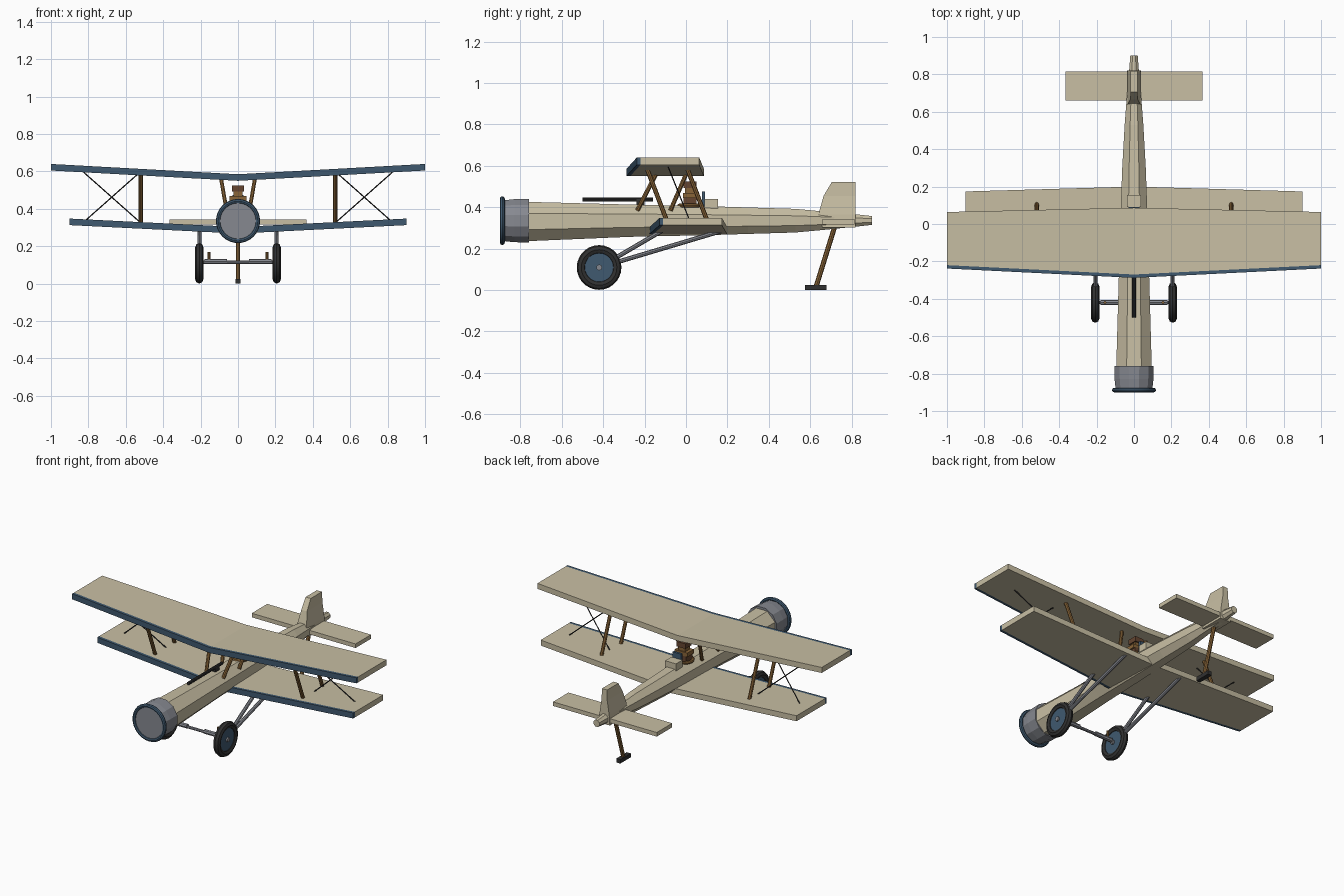
import bpy, bmesh, math
from mathutils import Vector

if "Cube" in bpy.data.objects:
    bpy.data.objects.remove(bpy.data.objects["Cube"])


def material(name, r, g, b):
    m = bpy.data.materials.new(name)
    m.diffuse_color = (r, g, b, 1)
    m.use_nodes = True
    m.node_tree.nodes["Principled BSDF"].inputs["Base Color"].default_value = m.diffuse_color
    return m


CREAM = material("cream_canvas", 0.58, 0.52, 0.37)
BLUE = material("blue_trim", 0.05, 0.10, 0.16)
WOOD = material("brown_wood", 0.25, 0.13, 0.04)
DARK = material("dark_rubber", 0.03, 0.03, 0.03)
METAL = material("grey_metal", 0.24, 0.25, 0.28)
LEATHER = material("brown_leather", 0.13, 0.06, 0.03)


def loft(name, rings, mat):
    """Skin a list of equal-sized rings of points and cap both ends."""
    bm = bmesh.new()
    vs = [[bm.verts.new(p) for p in ring] for ring in rings]
    n = len(vs[0])
    for a, b in zip(vs, vs[1:]):
        for i in range(n):
            j = (i + 1) % n
            bm.faces.new((a[i], a[j], b[j], b[i]))
    bm.faces.new(vs[0])
    bm.faces.new(vs[-1])
    bmesh.ops.recalc_face_normals(bm, faces=bm.faces)
    me = bpy.data.meshes.new(name)
    bm.to_mesh(me)
    bm.free()
    ob = bpy.data.objects.new(name, me)
    bpy.context.collection.objects.link(ob)
    me.materials.append(mat)
    return ob


def oval(y, zc, rx, rz, n):
    """Ring around the y axis with a flat side on top."""
    k = 1 / math.cos(math.pi / n)
    ang = [(i + 0.5) * math.tau / n for i in range(n)]
    return [(rx * k * math.sin(a), y, zc + rz * k * math.cos(a)) for a in ang]


def block(name, x, y0, y1, z0, z1, mat):
    return loft(name, [[(-x, y0, z), (x, y0, z), (x, y1, z), (-x, y1, z)]
                       for z in (z0, z1)], mat)


def rod(name, p, q, r, mat, n=8):
    p, q = Vector(p), Vector(q)
    rot = (q - p).to_track_quat('Z', 'Y')
    ring = [rot @ Vector((r * math.cos(i * math.tau / n), r * math.sin(i * math.tau / n), 0))
            for i in range(n)]
    return loft(name, [[c + v for v in ring] for c in (p, q)], mat)


def torus(name, loc, rot, major, minor, mat, n=32, k=8):
    bpy.ops.mesh.primitive_torus_add(location=loc, rotation=rot, major_radius=major,
                                     minor_radius=minor, major_segments=n, minor_segments=k)
    ob = bpy.context.object
    ob.name = name
    ob.data.materials.append(mat)
    bpy.ops.object.shade_smooth_by_angle()
    return ob


# Fuselage and tail cone
stations = [(-0.77, 0.331, 0.095, 0.095), (-0.27, 0.335, 0.081, 0.078),
            (0.10, 0.335, 0.070, 0.070), (0.30, 0.335, 0.063, 0.064),
            (0.53, 0.335, 0.050, 0.057), (0.66, 0.335, 0.040, 0.045),
            (0.82, 0.336, 0.026, 0.030), (0.90, 0.336, 0.020, 0.021)]
loft("fuselage", [oval(*s, 8) for s in stations], CREAM)

# Engine cowl with rim
loft("engine_cowl", [oval(y, 0.335, r, r, 12) for y, r in
                     ((-0.885, 0.098), (-0.83, 0.104), (-0.76, 0.105))], METAL)
torus("cowl_rim", (0, -0.888, 0.335), (math.pi / 2, 0, 0), 0.106, 0.012, BLUE)
rod("cowl_face", (0, -0.892, 0.335), (0, -0.88, 0.335), 0.103, METAL, 32)


# Wings with swept leading edges and dihedral
def wing(name, span, root, tip, thick):
    def rings(front, back):
        out = []
        for x, (y0, y1, z) in ((-span, tip), (0, root), (span, tip)):
            a = y0 if front is None else y0 + front
            b = y1 if back is None else y0 + back
            out.append([(x, a, z), (x, b, z), (x, b, z - thick), (x, a, z - thick)])
        return out
    loft(name, rings(0.018, None), CREAM)
    loft(name + "_leading_edge", rings(0, 0.018), BLUE)


wing("upper_wing", 1.0, (-0.288, 0.087, 0.585), (-0.238, 0.064, 0.64), 0.035)
wing("lower_wing", 0.9, (-0.178, 0.20, 0.303), (-0.128, 0.174, 0.348), 0.035)

# Tailplane and fin
block("tailplane", 0.365, 0.66, 0.815, 0.317, 0.343, CREAM)
fin = [(0.302, 0.66, 0.82, 0.038), (0.365, 0.64, 0.82, 0.034),
       (0.455, 0.665, 0.82, 0.020), (0.522, 0.705, 0.818, 0.018)]
loft("tail_fin", [[(-w, a, z), (w, a, z), (w, b, z), (-w, b, z)] for z, a, b, w in fin], CREAM)

# Tail skid
rod("tail_skid_strut", (0, 0.72, 0.31), (0, 0.63, 0.02), 0.012, WOOD)
block("tail_skid_shoe", 0.014, 0.575, 0.68, 0.0, 0.025, DARK)

# Gun, headrest, cockpit rim and pilot
rod("gun_barrel", (0, -0.50, 0.437), (0, -0.16, 0.437), 0.010, DARK, 10)
block("gun_mount", 0.010, -0.24, -0.20, 0.39, 0.437, DARK)
block("headrest", 0.038, 0.09, 0.155, 0.39, 0.44, CREAM)
block("headrest_pad", 0.03, 0.077, 0.092, 0.40, 0.475, BLUE)
torus("cockpit_rim", (0, 0.02, 0.408), (0, 0, 0), 0.052, 0.010, WOOD, 20)
block("pilot_torso", 0.036, -0.012, 0.05, 0.39, 0.452, LEATHER)
block("pilot_shoulders", 0.045, -0.015, 0.05, 0.445, 0.47, WOOD)
block("pilot_head", 0.024, -0.005, 0.042, 0.47, 0.495, WOOD)
block("pilot_helmet", 0.031, -0.012, 0.05, 0.493, 0.525, LEATHER)

for s, side in ((-1, "left"), (1, "right")):
    # Struts between the wings
    for nm, y in (("front", -0.19), ("rear", 0.005)):
        rod(f"{side}_{nm}_wing_strut", (s * 0.52, y, 0.59), (s * 0.52, y + 0.105, 0.315), 0.011, WOOD)
    # Centre struts from the fuselage to the upper wing
    for nm, y, dy in (("front", -0.14, -0.095), ("rear", 0.005, -0.08)):
        rod(f"{side}_{nm}_centre_strut", (s * 0.092, y, 0.57), (s * 0.06, y + dy, 0.385), 0.011, WOOD)
    # Crossed bracing wires
    for nm, xa, xb in (("inner", 0.52, 0.83), ("outer", 0.83, 0.52)):
        rod(f"{side}_{nm}_wire", (s * xa, -0.088, 0.60), (s * xb, 0.022, 0.325), 0.0035, DARK, 6)
    # Wheel: tyre, disc and hub
    hub = Vector((s * 0.207, -0.42, 0.109))
    dx = Vector((1, 0, 0))
    tyre = torus(f"{side}_tyre", hub, (0, math.pi / 2, 0), 0.086, 0.022, DARK, 28)
    rod(f"{side}_wheel_disc", hub - dx * 0.012, hub + dx * 0.012, 0.070, BLUE, 24)
    rod(f"{side}_wheel_hub", hub - dx * 0.022, hub + dx * 0.022, 0.014, METAL, 12)
    # Undercarriage legs and axle posts
    for nm, y, z in (("front", -0.11, 0.29), ("rear", 0.17, 0.285)):
        rod(f"{side}_{nm}_gear_leg", hub, (s * 0.205, y, z), 0.011, METAL)
    rod(f"{side}_axle_post", (s * 0.155, -0.42, 0.11), (s * 0.155, -0.42, 0.17), 0.008, WOOD)
    rod(f"{side}_axle_sleeve", (s * 0.06, -0.42, 0.118), (s * 0.18, -0.42, 0.118), 0.014, METAL)

rod("axle", (-0.207, -0.42, 0.115), (0.207, -0.42, 0.115), 0.009, METAL)
